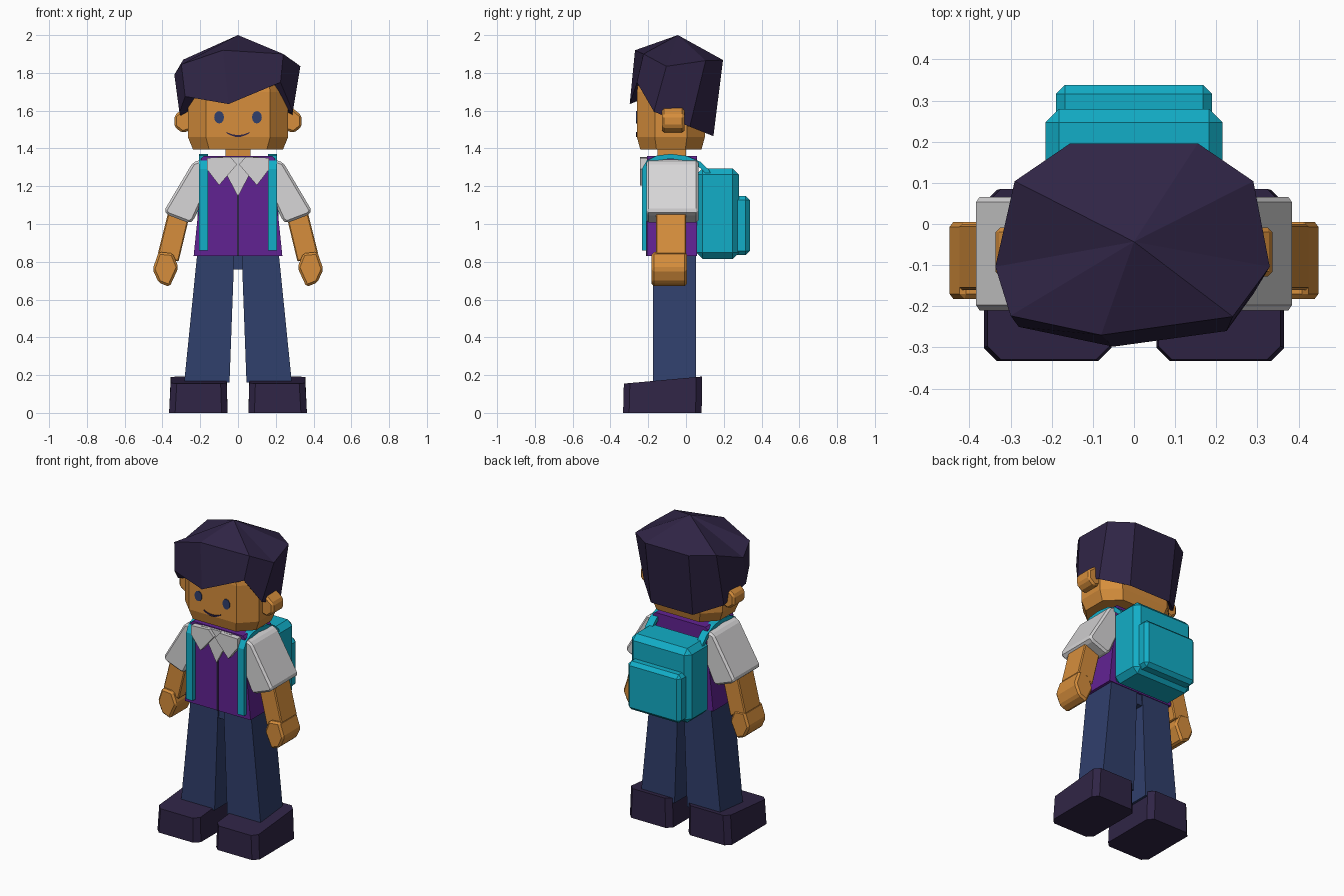
import bpy, bmesh, math
from mathutils import Vector

cube = bpy.data.objects.get("Cube")
if cube:
    bpy.data.objects.remove(cube, do_unlink=True)


def material(name, *rgb):
    m = bpy.data.materials.new(name)
    m.use_nodes = True
    m.diffuse_color = (*rgb, 1)
    m.node_tree.nodes["Principled BSDF"].inputs["Base Color"].default_value = (*rgb, 1)
    return m


SKIN = material("skin orange", 0.67, 0.27, 0.045)
DARK = material("dark plum", 0.029, 0.018, 0.06)
PURPLE = material("jacket purple", 0.12, 0.016, 0.29)
DENIM = material("denim blue", 0.03, 0.05, 0.15)
TEAL = material("teal", 0.006, 0.42, 0.57)
WHITE = material("shirt white", 0.68, 0.67, 0.68)


def finish(bm, name, mat, bevel=0):
    bmesh.ops.recalc_face_normals(bm, faces=bm.faces)
    if bevel:
        bmesh.ops.bevel(bm, geom=bm.edges[:], offset=bevel, segments=1,
                        affect='EDGES', clamp_overlap=True)
    mesh = bpy.data.meshes.new(name)
    bm.to_mesh(mesh)
    bm.free()
    mesh.materials.append(mat)
    ob = bpy.data.objects.new(name, mesh)
    bpy.context.collection.objects.link(ob)
    return ob


def loft(name, rings, mat, bevel=0, start=None, end=None):
    """Skin a list of rings; ends are closed flat or with a fan to a point."""
    bm = bmesh.new()
    loops = [[bm.verts.new(p) for p in ring] for ring in rings]
    n = len(rings[0])
    for a, b in zip(loops, loops[1:]):
        for i in range(n):
            j = (i + 1) % n
            bm.faces.new((a[i], a[j], b[j], b[i]))
    for loop, tip in ((loops[0], start), (loops[-1], end)):
        if tip is None:
            bm.faces.new(loop)
        else:
            v = bm.verts.new(tip)
            for i in range(n):
                bm.faces.new((loop[i], loop[(i + 1) % n], v))
    return finish(bm, name, mat, bevel)


def prism(name, outline, y0, y1, mat, bevel=0, s=1):
    """Front outline (x, z) extruded in y; s=-1 mirrors it."""
    return loft(name, [[(s * x, y, z) for x, z in outline] for y in (y0, y1)], mat, bevel)


def box(name, x0, x1, y0, y1, z0, z1, mat, bevel=0):
    return prism(name, [(x0, z0), (x1, z0), (x1, z1), (x0, z1)], y0, y1, mat, bevel)


def octagon(hx, hy, cut, cx, cy, z):
    pts = [(hx - cut, -hy), (hx, cut - hy), (hx, hy - cut), (hx - cut, hy)]
    pts += [(-x, y) for x, y in reversed(pts)]
    return [(cx + x, cy + y, z) for x, y in pts]


# Head and neck
loft("head", [octagon(0.265 * k, 0.18 * k, 0.095 * k, 0, -0.08, z)
              for k, z in ((0.9, 1.395), (1, 1.46), (1, 1.70), (0.92, 1.80))], SKIN)
box("neck", -0.065, 0.065, -0.15, 0, 1.33, 1.42, SKIN)

# Hair: a faceted cap with a swept fringe
crown = [(-0.30, -0.223, 1.845), (-0.08, -0.27, 1.92), (0.24, -0.225, 1.90),
         (0.33, -0.104, 1.835), (0.29, 0.104, 1.865), (0.155, 0.196, 1.868),
         (-0.155, 0.196, 1.868), (-0.29, 0.104, 1.87), (-0.337, -0.104, 1.79)]
hem = [(-0.28, -0.25, 1.675), (-0.05, -0.298, 1.635), (0.225, -0.26, 1.75),
       (0.29, -0.17, 1.595), (0.285, 0.02, 1.515), (0.15, 0.145, 1.465),
       (-0.15, 0.145, 1.465), (-0.285, 0.02, 1.515), (-0.31, -0.17, 1.59)]
loft("hair", [hem, crown], DARK, start=(0, -0.08, 1.72), end=(0, -0.043, 2.0))

# Mouth
mouth = []
for i in range(9):
    x = -0.06 + 0.015 * i
    z = 1.466 + 0.018 * (x / 0.06) ** 2
    t = 0.003 + 0.003 * (1 - abs(x) / 0.06)
    mouth.append([(x, -0.266, z - t), (x, -0.266, z + t),
                  (x, -0.257, z + t), (x, -0.257, z - t)])
loft("mouth", mouth, DARK)

# Torso, zip seam, shirt front and hips
torso = [(0.235, 0.83), (0.205, 1.12), (0.195, 1.345), (0.18, 1.36)]
prism("jacket", torso + [(-x, z) for x, z in reversed(torso)], -0.207, 0.058, PURPLE)
box("zip_seam", -0.005, 0.005, -0.212, -0.204, 0.83, 1.2, DARK)
prism("shirt_front", [(-0.11, 1.355), (0, 1.145), (0.11, 1.355)], -0.222, -0.19, WHITE)
box("hips", -0.025, 0.025, -0.165, 0.045, 0.76, 0.83, DENIM)

# Backpack
box("backpack", -0.215, 0.215, 0.055, 0.28, 0.815, 1.295, TEAL, 0.033)
box("backpack_pocket", -0.19, 0.19, 0.25, 0.338, 0.835, 1.148, TEAL, 0.022)

strap_path = [Vector(p) for p in ((-0.221, 0.86), (-0.221, 1.29), (-0.20, 1.325),
                                  (-0.15, 1.35), (-0.08, 1.358), (0, 1.348),
                                  (0.07, 1.318), (0.11, 1.28), (0.135, 1.23))]

# Mirrored parts
for side, s in (("left", 1), ("right", -1)):
    eye = [(0.10 + 0.026 * math.cos(a), 1.565 + 0.033 * math.sin(a))
           for a in (math.tau * i / 12 for i in range(12))]
    prism(side + "_eye", eye, -0.265, -0.257, DENIM, 0, s)

    ear = [(0.24, 1.615), (0.28, 1.62), (0.337, 1.575), (0.337, 1.515),
           (0.295, 1.482), (0.24, 1.5)]
    prism(side + "_ear", ear, -0.128, -0.008, SKIN, 0.012, s)

    flap = [(0.005, 1.315), (0.04, 1.355), (0.165, 1.35), (0.165, 1.29), (0.10, 1.205)]
    prism(side + "_collar_flap", flap, -0.243, -0.19, WHITE, 0, s)

    sleeve = [(0.185, 1.345), (0.24, 1.325), (0.39, 1.072), (0.377, 1.05),
              (0.257, 1.004), (0.235, 1.02), (0.185, 1.13)]
    prism(side + "_sleeve", sleeve, -0.21, 0.066, WHITE, 0.014, s)

    forearm = [(0.365, 1.08), (0.425, 0.84), (0.315, 0.80), (0.255, 1.05)]
    prism(side + "_forearm", forearm, -0.16, 0, SKIN, 0.006, s)

    hand = [(0.42, 0.852), (0.345, 0.845), (0.315, 0.77), (0.362, 0.667),
            (0.42, 0.69), (0.452, 0.76)]
    prism(side + "_hand", hand, -0.182, 0.005, SKIN, 0.012, s)

    leg = [(0.02, 0.832), (0.217, 0.832), (0.285, 0.16), (0.045, 0.16)]
    prism(side + "_leg", leg, -0.175, 0.053, DENIM, 0, s)

    # Shoe with cut corners and a top that rises to the heel
    sole = octagon(0.155, 0.208, 0.032, s * 0.21, -0.125, 0)
    upper = [(x, y, 0.155 + 0.09 * (y + 0.33))
             for x, y, _ in octagon(0.148, 0.207, 0.032, s * 0.208, -0.122, 0)]
    loft(side + "_shoe", [sole, upper], DARK)

    # Shoulder strap following the path over the shoulder
    rings = []
    for i, p in enumerate(strap_path):
        d = strap_path[min(i + 1, len(strap_path) - 1)] - strap_path[max(i - 1, 0)]
        nrm = Vector((-d.y, d.x)).normalized() * 0.013
        a, b = p + nrm, p - nrm
        rings.append([(s * 0.16, *a), (s * 0.207, *a), (s * 0.207, *b), (s * 0.16, *b)])
    loft(side + "_strap", rings, TEAL)
